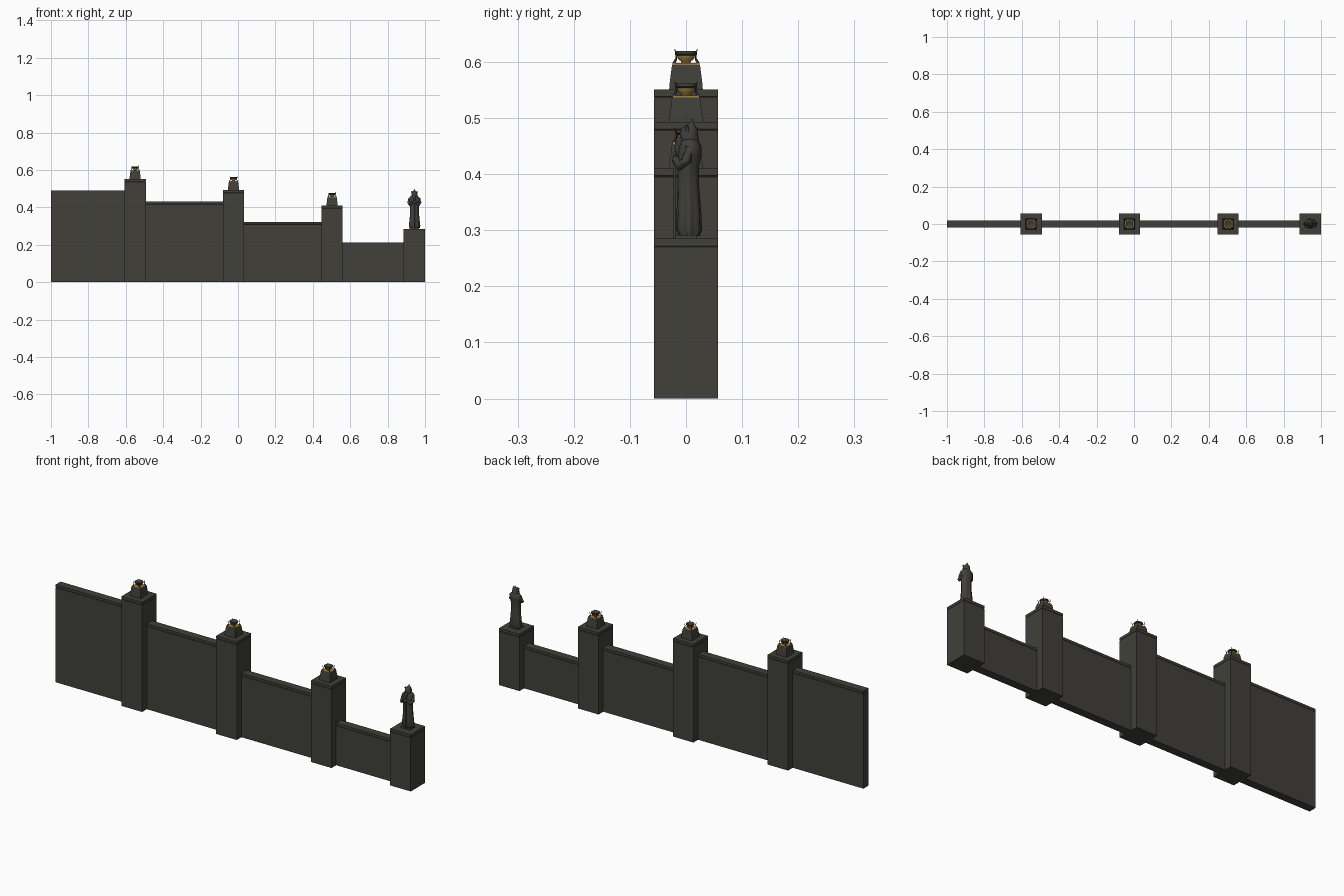
import bpy, bmesh, math
from mathutils import Vector

if "Cube" in bpy.data.objects:
    bpy.data.objects.remove(bpy.data.objects["Cube"])


def material(name, rgb):
    m = bpy.data.materials.new(name)
    m.diffuse_color = (*rgb, 1)
    m.use_nodes = True
    m.node_tree.nodes["Principled BSDF"].inputs["Base Color"].default_value = m.diffuse_color
    return m


STONE = material("dark_stone", (0.052, 0.051, 0.042))
GOLD = material("old_gold", (0.36, 0.21, 0.045))


def finish(name, bm, mat, smooth=False):
    bmesh.ops.recalc_face_normals(bm, faces=bm.faces[:])
    me = bpy.data.meshes.new(name)
    bm.to_mesh(me)
    bm.free()
    me.materials.append(mat)
    ob = bpy.data.objects.new(name, me)
    bpy.context.collection.objects.link(ob)
    if smooth:
        bpy.ops.object.select_all(action='DESELECT')
        ob.select_set(True)
        bpy.context.view_layer.objects.active = ob
        bpy.ops.object.shade_smooth_by_angle(angle=math.radians(50))
    return ob


def skin(bm, rings):
    loops = [[bm.verts.new(p) for p in r] for r in rings]
    n = len(loops[0])
    for a, b in zip(loops, loops[1:]):
        for i in range(n):
            bm.faces.new((a[i], a[(i + 1) % n], b[(i + 1) % n], b[i]))
    bm.faces.new(loops[0][::-1])
    bm.faces.new(loops[-1])


def block(name, x0, x1, half_y, levels, mat=STONE):
    """Box stack: levels are (z, inset) pairs."""
    bm = bmesh.new()
    skin(bm, [[(x0 + d, -half_y + d, z), (x1 - d, -half_y + d, z),
               (x1 - d, half_y - d, z), (x0 + d, half_y - d, z)] for z, d in levels])
    return finish(name, bm, mat)


def loft(name, cx, rows, mat=STONE, n=20, fold=0.0):
    """Elliptical rings (z, centre y, radius x, radius y); folds fade upward."""
    bm = bmesh.new()
    z0, z1 = rows[0][0], rows[-1][0]
    rings = []
    for z, cy, rx, ry in rows:
        ring = []
        for i in range(n):
            a = 2 * math.pi * i / n
            k = 1 + fold * (1 - (z - z0) / (z1 - z0)) * math.cos(7 * a)
            ring.append((cx + rx * k * math.cos(a), cy + ry * k * math.sin(a), z))
        rings.append(ring)
    skin(bm, rings)
    return finish(name, bm, mat, True)


def tube(name, pts, radii, mat=STONE, n=8):
    bm = bmesh.new()
    pts = [Vector(p) for p in pts]
    rings = []
    for i, p in enumerate(pts):
        d = pts[min(i + 1, len(pts) - 1)] - pts[max(i - 1, 0)]
        q = d.to_track_quat('Z', 'Y')
        rings.append([p + q @ Vector((radii[i] * math.cos(2 * math.pi * k / n),
                                      radii[i] * math.sin(2 * math.pi * k / n), 0))
                      for k in range(n)])
    skin(bm, rings)
    return finish(name, bm, mat, True)


# Wall sections stepping down to the right, each with a thin coping
for i, (x0, x1, h) in enumerate([(-1, -0.6, 0.49), (-0.5, -0.07, 0.43),
                                 (0.02, 0.46, 0.322), (0.55, 0.9, 0.212)]):
    block(f"wall_{i}", x0, x1, 0.02,
          [(0, 0), (h - 0.014, 0), (h - 0.013, 0.001), (h - 0.012, 0), (h, 0)])

# Square pillars with a cap line
PILLARS = [(-0.55, 0.551), (-0.024, 0.493), (0.503, 0.41), (0.943, 0.285)]
for i, (cx, h) in enumerate(PILLARS):
    block(f"pillar_{i}", cx - 0.057, cx + 0.057, 0.057,
          [(0, 0), (h - 0.015, 0), (h - 0.014, 0.001), (h - 0.013, 0), (h, 0)])

# Braziers on the three tall pillars
for i, (cx, z) in enumerate(PILLARS[:3]):
    block(f"brazier_pedestal_{i}", cx - 0.03, cx + 0.03, 0.03,
          [(z, 0), (z + 0.012, 0.001), (z + 0.043, 0.005)])
    block(f"brazier_plate_{i}", cx - 0.024, cx + 0.024, 0.024,
          [(z + 0.042, 0), (z + 0.047, 0)], GOLD)
    loft(f"brazier_bowl_{i}", cx, [(z + 0.046, 0, 0.007, 0.007), (z + 0.05, 0, 0.009, 0.009),
                                   (z + 0.055, 0, 0.015, 0.015), (z + 0.061, 0, 0.016, 0.016)],
         GOLD, 16)
    loft(f"brazier_rim_{i}", cx, [(z + 0.06, 0, 0.016, 0.016), (z + 0.063, 0, 0.02, 0.02),
                                  (z + 0.068, 0, 0.02, 0.02), (z + 0.068, 0, 0.016, 0.016),
                                  (z + 0.064, 0, 0.012, 0.012)], STONE, 16)
    # Curved corner prongs
    for sx in (-1, 1):
        for sy in (-1, 1):
            tube(f"brazier_prong_{i}",
                 [(cx + sx * r, sy * r, z + dz) for r, dz in
                  ((0.022, 0.046), (0.018, 0.053), (0.017, 0.06), (0.02, 0.072))],
                 (0.0025, 0.0022, 0.002, 0.0005), STONE, 6)

# Robed statue on the low end pillar
X = 0.943
block("statue_base", X - 0.026, X + 0.026, 0.02, [(0.284, 0), (0.291, 0)])
loft("statue_robe", X, [(0.29, 0.006, 0.027, 0.018), (0.302, 0.005, 0.03, 0.023),
                        (0.34, 0.005, 0.026, 0.021), (0.38, 0.004, 0.023, 0.019),
                        (0.41, 0.004, 0.024, 0.019), (0.432, 0.006, 0.029, 0.021),
                        (0.448, 0.008, 0.03, 0.02), (0.458, 0.007, 0.022, 0.016),
                        (0.464, 0.006, 0.013, 0.012)], n=42, fold=0.07)
loft("statue_hood", X, [(0.452, 0.008, 0.017, 0.016), (0.462, 0.006, 0.016, 0.017),
                        (0.473, 0.005, 0.016, 0.016), (0.481, 0.006, 0.014, 0.014),
                        (0.486, 0.008, 0.009, 0.009), (0.49, 0.01, 0.004, 0.004),
                        (0.498, 0.011, 0.0008, 0.0008)])
tube("statue_beard", [(X, -0.008, 0.464), (X, -0.014, 0.448), (X, -0.015, 0.425)],
     (0.009, 0.007, 0.001))
for s in (-1, 1):
    tube("statue_hood_point", [(X + s * 0.011, 0.003, 0.474), (X + s * 0.015, 0.002, 0.482),
                               (X + s * 0.016, 0.002, 0.488)], (0.004, 0.003, 0.0006))
    tube("statue_arm", [(X + s * 0.024, 0.006, 0.448), (X + s * 0.029, 0.002, 0.425),
                        (X + s * 0.024, -0.011, 0.415), (X + s * 0.008, -0.019, 0.428)],
         (0.008, 0.009, 0.009, 0.006))
loft("statue_hands", X, [(0.418, -0.019, 0.004, 0.002), (0.423, -0.02, 0.01, 0.005),
                         (0.43, -0.019, 0.01, 0.005), (0.435, -0.018, 0.004, 0.002)], n=10)
tube("statue_staff", [(X + 0.004, -0.02, 0.286), (X + 0.004, -0.02, 0.44)], (0.0025, 0.0025))
